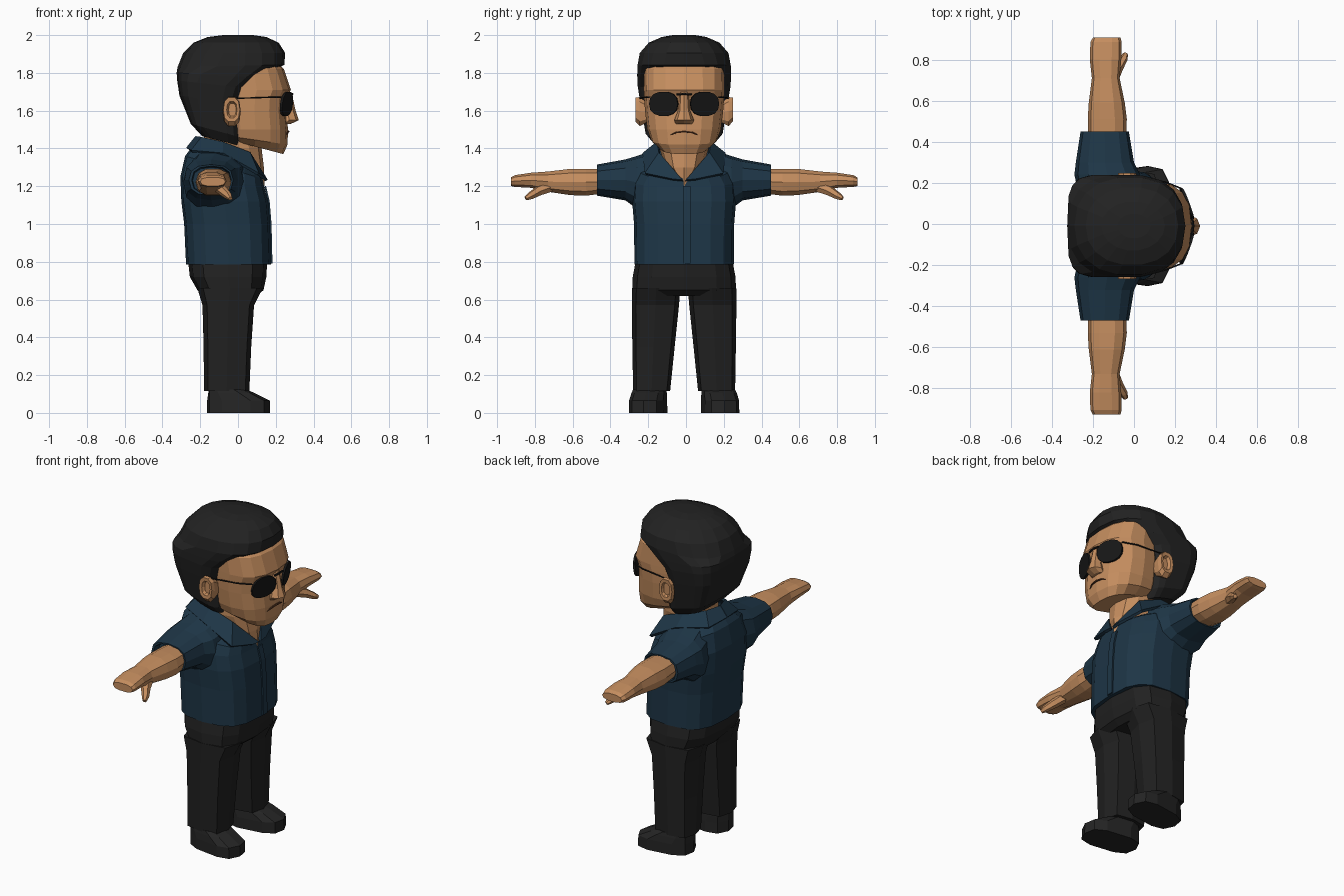
import bpy, bmesh, math
from mathutils import Vector

cube = bpy.data.objects.get("Cube")
if cube:
    bpy.data.objects.remove(cube, do_unlink=True)

CENTRE_Y = -0.01
UP = Vector((0, 0, 1))


def material(name, r, g, b):
    m = bpy.data.materials.new(name)
    m.use_nodes = True
    m.diffuse_color = (r, g, b, 1)
    m.node_tree.nodes["Principled BSDF"].inputs["Base Color"].default_value = (r, g, b, 1)
    return m


skin = material("tan skin", .56, .27, .115)
navy = material("navy shirt", .013, .037, .063)
hair_black = material("black hair", .016, .016, .016)
cloth_black = material("black trousers", .015, .015, .015)
shoe_black = material("black shoes", .018, .018, .018)
lens_black = material("dark glasses", .009, .009, .009)
mouth_brown = material("mouth brown", .09, .035, .015)


def finish(name, bm, mat):
    bmesh.ops.recalc_face_normals(bm, faces=bm.faces)
    mesh = bpy.data.meshes.new(name)
    bm.to_mesh(mesh)
    bm.free()
    mesh.materials.append(mat)
    obj = bpy.data.objects.new(name, mesh)
    obj.location.y = CENTRE_Y
    bpy.context.collection.objects.link(obj)
    return obj


def level(back, front, half_width, e=3, y=0):
    """Tilted cross-section from a back (x, z) point to a front (x, z) point."""
    a, b = Vector((back[0], y, back[1])), Vector((front[0], y, front[1]))
    return (a + b) / 2, (b - a) / 2, Vector((0, half_width, 0)), e


def flat(z, x0, x1, half_width, e=3, y=0):
    return level((x0, z), (x1, z), half_width, e, y)


def across(y, x0, x1, z0, z1, e=2.5):
    """Upright cross-section at one y."""
    return (Vector(((x0 + x1) / 2, y, (z0 + z1) / 2)),
            Vector(((x1 - x0) / 2, 0, 0)), Vector((0, 0, (z1 - z0) / 2)), e)


def loft(name, rings, mat, n=12):
    """Skin a row of superellipse rings and cap both ends."""
    bm = bmesh.new()
    loops = []
    for c, u, v, e in rings:
        loop = []
        for i in range(n):
            t = 2 * math.pi * i / n
            cu, sv = math.cos(t), math.sin(t)
            pu = math.copysign(abs(cu) ** (2 / e), cu)
            pv = math.copysign(abs(sv) ** (2 / e), sv)
            loop.append(bm.verts.new(c + u * pu + v * pv))
        loops.append(loop)
    for lo, hi in zip(loops, loops[1:]):
        for i in range(n):
            j = (i + 1) % n
            bm.faces.new((lo[i], lo[j], hi[j], hi[i]))
    bm.faces.new(loops[0])
    bm.faces.new(loops[-1])
    return finish(name, bm, mat)


def tube(name, points, radii, mat, n=6):
    pts = [Vector(p) for p in points]
    rings = []
    for i, p in enumerate(pts):
        d = (pts[min(i + 1, len(pts) - 1)] - pts[max(i - 1, 0)]).normalized()
        u = d.cross(UP).normalized() * radii[i]
        rings.append((p, u, d.cross(u), 2))
    return loft(name, rings, mat, n)


def strip(name, pairs, mat, thickness):
    """Band of quads between paired edge points, given some thickness."""
    bm = bmesh.new()
    rows = [[bm.verts.new(p) for p in pair] for pair in pairs]
    for (a, b), (c, d) in zip(rows, rows[1:]):
        bm.faces.new((a, b, d, c))
    obj = finish(name, bm, mat)
    mod = obj.modifiers.new("thickness", "SOLIDIFY")
    mod.thickness = thickness
    mod.offset = 0
    return obj


# Hips, shirt body and neck
loft("hips", [flat(.62, -.19, .1, .25), flat(.65, -.215, .135, .275),
              flat(.72, -.255, .15, .272), flat(.81, -.265, .155, .255)], cloth_black)
loft("shirt_body", [flat(.785, -.275, .175, .263), flat(1, -.285, .17, .265),
                    flat(1.12, -.3, .16, .275),
                    level((-.305, 1.25), (.138, 1.2), .27),
                    level((-.28, 1.36), (.13, 1.24), .24),
                    level((-.22, 1.44), (.12, 1.26), .13)], navy, 16)
loft("neck", [flat(1.2, -.1, .14, .02, 2), flat(1.3, -.15, .137, .1, 2.4),
              flat(1.4, -.18, .125, .13, 2.4), flat(1.5, -.18, .11, .13, 2.4)], skin)
strip("shirt_placket", [((x, -.005, z), (x, .035, z)) for x, z in
                        ((.178, .79), (.173, 1), (.163, 1.12), (.144, 1.2))], navy, .009)

# Head, nose and mouth
loft("face", [level((-.06, 1.45), (.24, 1.37), .125, 2.8),
              level((-.08, 1.47), (.262, 1.42), .175, 2.6),
              flat(1.5, -.08, .265, .195, 2.5), flat(1.6, -.08, .255, .207, 2.5),
              flat(1.67, -.08, .26, .212, 2.5), flat(1.71, -.08, .28, .214, 2.5),
              flat(1.82, -.08, .243, .212, 2.5), flat(1.87, -.08, .19, .18, 2.5)], skin, 16)
loft("nose", [flat(1.53, .22, .28, .045, 2), flat(1.55, .22, .322, .052, 2),
              flat(1.6, .22, .305, .032, 2), flat(1.7, .22, .283, .024, 2)], skin, 8)
tube("mouth", [(.249, -.08, 1.467), (.264, -.04, 1.485), (.267, 0, 1.49),
               (.264, .04, 1.485), (.249, .08, 1.467)], [.003, .005, .006, .005, .003], mouth_brown)

# Hair: back and sides hug the skull, the fringe swells forward
loft("hair", [level((-.19, 1.465), (.005, 1.415), .165, 4),
              level((-.25, 1.53), (.01, 1.46), .205, 5),
              level((-.31, 1.68), (.01, 1.64), .235, 4),
              level((-.322, 1.76), (.04, 1.72), .248, 4),
              level((-.325, 1.8), (.11, 1.775), .25, 4),
              level((-.32, 1.83), (.245, 1.843), .25, 2.6),
              flat(1.905, -.29, .25, .238, 2.3), flat(1.96, -.235, .215, .19, 2.2),
              flat(1.99, -.16, .15, .12, 2), flat(2, -.08, .08, .06, 2)], hair_black, 18)

# Glasses bridge
tube("glasses_bridge", [(.283, -.04, 1.685), (.288, 0, 1.688), (.283, .04, 1.685)],
     [.006] * 3, lens_black)

for side, s in (("left", 1), ("right", -1)):
    # Lenses and temples
    lens_u, lens_v = Vector((-.028, s * .076, 0)), Vector((.008, 0, .065))
    normal = Vector((.012, s * .004, 0))
    mid = Vector((.257, s * .108, 1.636))
    loft(side + "_lens", [(mid - normal / 2, lens_u, lens_v, 2.3),
                          (mid + normal / 2, lens_u, lens_v, 2.3)], lens_black, 14)
    tube(side + "_temple", [(.232, s * .182, 1.672), (.15, s * .215, 1.67),
                            (-.02, s * .235, 1.665)], [.004] * 3, lens_black)

    # Ear with a hollow centre
    loft(side + "_ear", [across(s * .19, -.05, .01, 1.54, 1.64), across(s * .235, -.08, .015, 1.515, 1.675),
                         across(s * .258, -.078, .01, 1.54, 1.672),
                         across(s * .256, -.06, -.005, 1.56, 1.65),
                         across(s * .24, -.05, -.01, 1.57, 1.64)], skin, 10)

    # Collar half
    strip(side + "_collar", [((-.22, 0, 1.46), (-.268, 0, 1.4)),
                             ((-.19, s * .09, 1.455), (-.245, s * .14, 1.385)),
                             ((-.08, s * .14, 1.43), (-.08, s * .215, 1.37)),
                             ((.06, s * .13, 1.375), (.105, s * .205, 1.265)),
                             ((.15, s * .008, 1.23), (.148, s * .06, 1.235))], navy, .016)

    # Sleeve with a recessed cuff
    loft(side + "_sleeve", [across(s * .16, -.27, .04, 1.06, 1.39), across(s * .25, -.29, .03, 1.08, 1.36),
                            across(s * .31, -.283, 0, 1.125, 1.342),
                            across(s * .46, -.26, -.025, 1.15, 1.315),
                            across(s * .46, -.245, -.035, 1.158, 1.307),
                            across(s * .42, -.24, -.04, 1.16, 1.3)], navy, 12)

    # Arm, hand and thumb
    loft(side + "_arm", [across(s * .38, -.22, -.04, 1.165, 1.29), across(s * .52, -.225, -.035, 1.147, 1.295),
                         across(s * .6, -.22, -.045, 1.15, 1.295),
                         across(s * .72, -.205, -.07, 1.168, 1.28),
                         across(s * .81, -.215, -.062, 1.19, 1.273),
                         across(s * .895, -.212, -.06, 1.195, 1.26),
                         across(s * .917, -.2, -.066, 1.2, 1.248)], skin, 10)
    tube(side + "_thumb", [(-.11, s * .7, 1.2), (-.08, s * .77, 1.175),
                           (-.05, s * .815, 1.148), (-.04, s * .838, 1.135)],
         [.03, .027, .02, .012], skin)

    # Trouser leg
    loft(side + "_leg", [flat(.115, -.18, .06, .098, 3.5, s * .172), flat(.35, -.182, .07, .112, 3.5, s * .162),
                         flat(.57, -.188, .085, .125, 3.5, s * .152),
                         flat(.66, -.215, .13, .128, 3.5, s * .148)], cloth_black, 8)

    # Shoe, toes turned out
    shoe = loft(side + "_shoe", [flat(0, -.165, .172, .095), flat(.065, -.165, .17, .094),
                                 level((-.16, .1), (.09, .105), .09),
                                 flat(.125, -.155, .04, .085)], shoe_black, 10)
    shoe.location.y = CENTRE_Y + s * .19
    shoe.rotation_euler.z = s * .14
